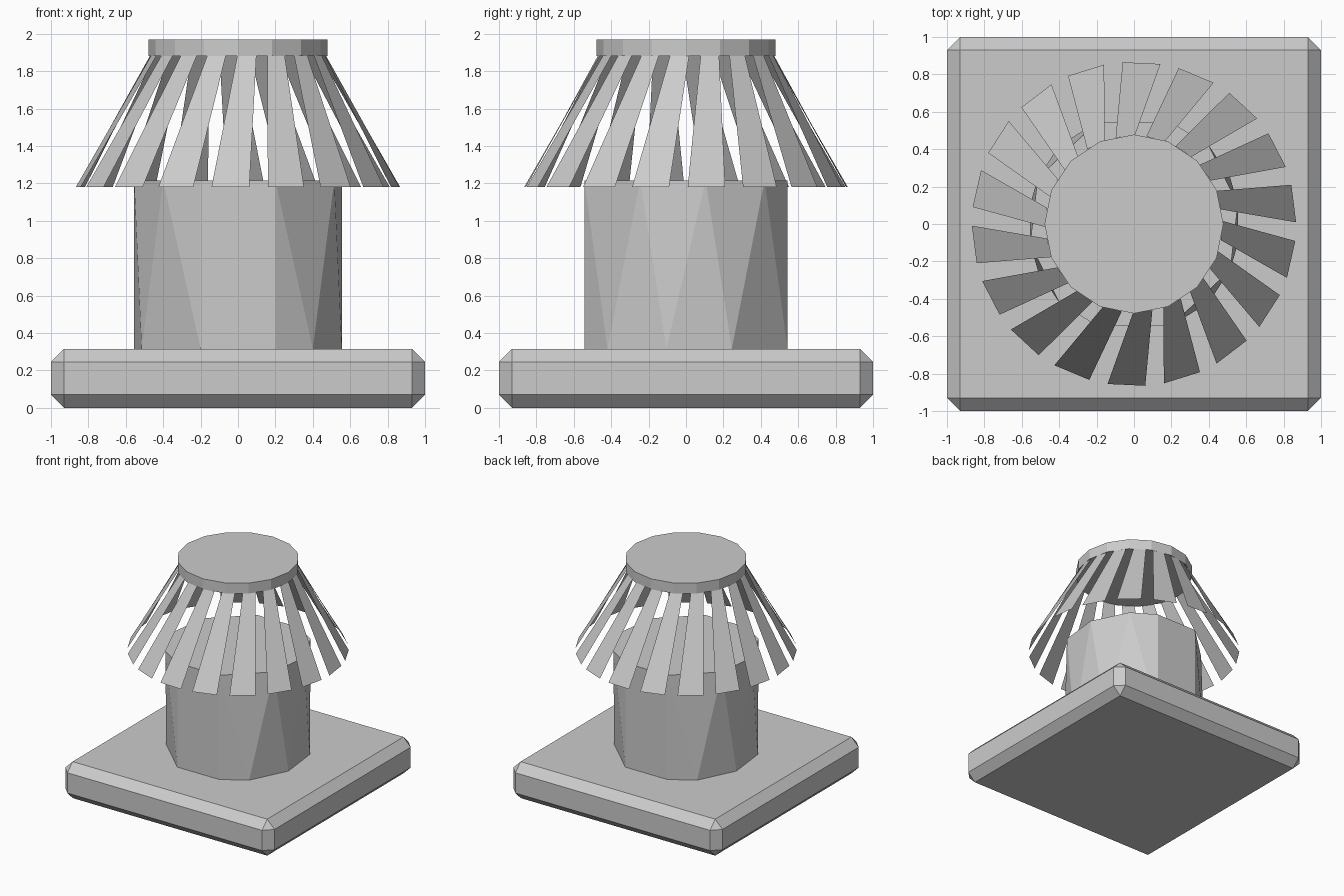
import bpy, bmesh
from math import sin, cos, radians

if "Cube" in bpy.data.objects:
    bpy.data.objects.remove(bpy.data.objects["Cube"])


def finish(name, bm):
    bmesh.ops.recalc_face_normals(bm, faces=bm.faces)
    me = bpy.data.meshes.new(name)
    bm.to_mesh(me)
    bm.free()
    ob = bpy.data.objects.new(name, me)
    bpy.context.collection.objects.link(ob)
    return ob


def polar(r, deg, z):
    return (r * cos(radians(deg)), r * sin(radians(deg)), z)


# Chamfered square base
bm = bmesh.new()
bmesh.ops.create_cube(bm, size=1)
for v in bm.verts:
    v.co.x *= 2
    v.co.y *= 2
    v.co.z = (v.co.z + 0.5) * 0.315
bmesh.ops.bevel(bm, geom=bm.edges[:], offset=0.07, segments=1,
                profile=0.5, affect='EDGES')
finish("base", bm)

# Faceted column: ten-sided outline, mirrored between top and bottom, then hulled
half = [(.555, .105), (.40, .42), (.2, .543), (-.2, .543), (-.515, .245)]
outline = half + [(-x, -y) for x, y in half]
bm = bmesh.new()
for x, y in outline:
    bm.verts.new((x, -y, 0.315))
    bm.verts.new((x, y, 1.215))
bmesh.ops.convex_hull(bm, input=bm.verts[:])
finish("column", bm)

# Sixteen-sided cap disc
bm = bmesh.new()
bmesh.ops.create_cone(bm, cap_ends=True, segments=16, radius1=0.478,
                      radius2=0.478, depth=0.09)
bmesh.ops.translate(bm, verts=bm.verts[:], vec=(0, 0, 1.925))
finish("cap", bm)

# Ring of thin twisted slats flaring down from the cap
bm = bmesh.new()
for i in range(18):
    a = i * 20
    pts = [polar(0.867, a + 0.6, 1.18), polar(0.867, a + 14, 1.18),
           polar(0.472, a + 22, 1.88), polar(0.472, a + 9.5, 1.88)]
    bm.faces.new([bm.verts.new(p) for p in pts])
finish("slats", bm)
